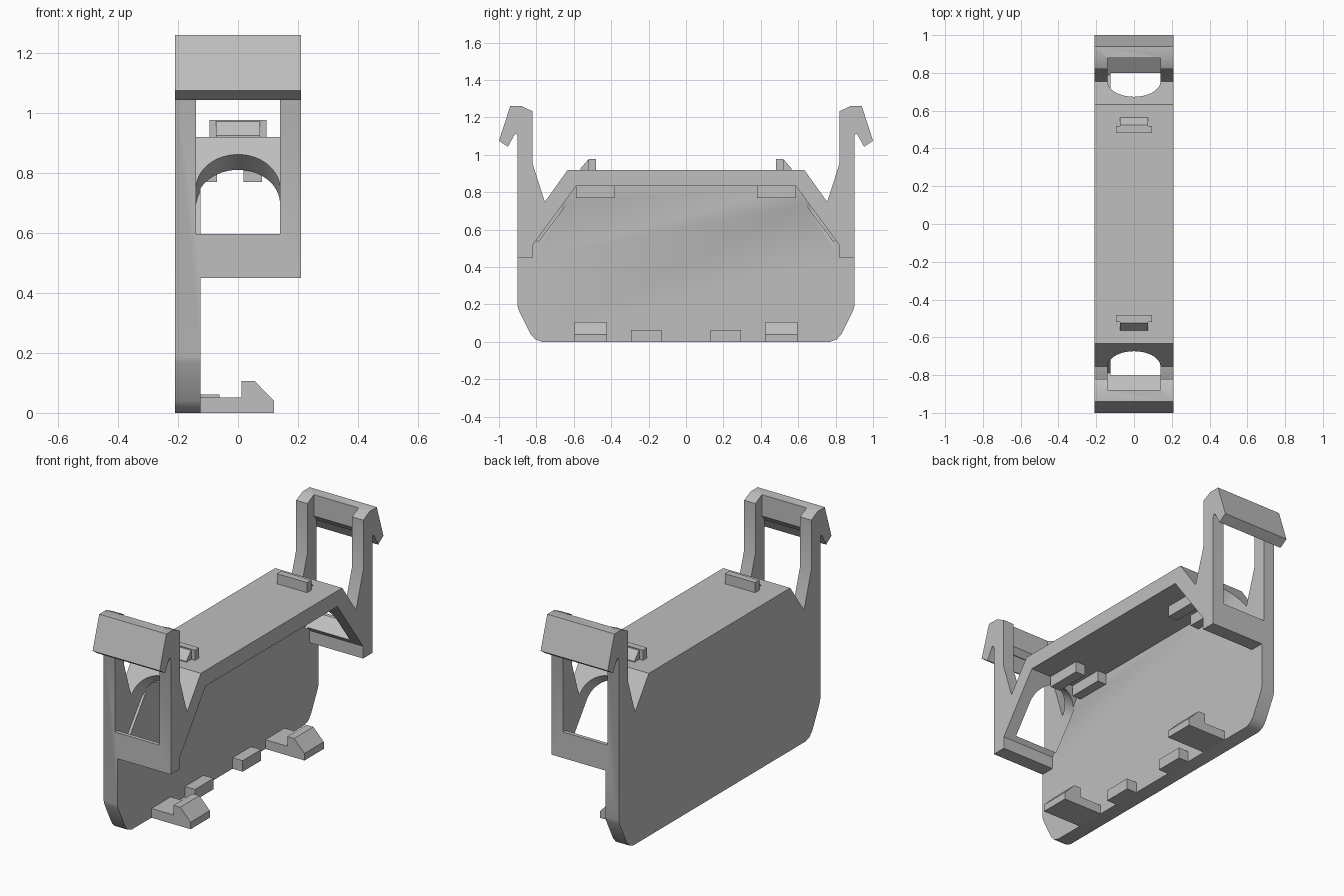
import bpy, bmesh
from math import radians
from mathutils import Vector, Matrix

old = bpy.data.objects.get("Cube")
if old:
    bpy.data.objects.remove(old, do_unlink=True)

grey = bpy.data.materials.new("plain_grey")
grey.use_nodes = True
COLOUR = (0.52, 0.52, 0.52, 1)
grey.diffuse_color = COLOUR
grey.node_tree.nodes["Principled BSDF"].inputs["Base Color"].default_value = COLOUR


def finish(name, bm):
    bmesh.ops.recalc_face_normals(bm, faces=bm.faces)
    mesh = bpy.data.meshes.new(name)
    bm.to_mesh(mesh)
    bm.free()
    mesh.materials.append(grey)
    ob = bpy.data.objects.new(name, mesh)
    bpy.context.collection.objects.link(ob)
    return ob


def extrude(name, points, place, direction):
    """Fill a 2D outline and extrude it along a direction."""
    bm = bmesh.new()
    face = bm.faces.new([bm.verts.new(place(a, b)) for a, b in points])
    new = bmesh.ops.extrude_face_region(bm, geom=[face])["geom"]
    verts = [v for v in new if isinstance(v, bmesh.types.BMVert)]
    bmesh.ops.translate(bm, verts=verts, vec=direction)
    return finish(name, bm)


def side_prism(name, points, x0, x1):
    return extrude(name, points, lambda y, z: (x0, y, z), (x1 - x0, 0, 0))


def front_prism(name, points, y0, y1):
    return extrude(name, points, lambda x, z: (x, y0, z), (0, y1 - y0, 0))


def box(name, x0, x1, y0, y1, z0, z1):
    return side_prism(name, [(y0, z0), (y1, z0), (y1, z1), (y0, z1)], x0, x1)


def mirrored(half):
    return half + [(-y, z) for y, z in reversed(half)]


def cut(target, cutter):
    cutter.hide_render = True
    mod = target.modifiers.new("cut", "BOOLEAN")
    mod.operation = "DIFFERENCE"
    mod.solver = "EXACT"
    mod.object = cutter
    bpy.context.view_layer.update()
    graph = bpy.context.evaluated_depsgraph_get()
    mesh = bpy.data.meshes.new_from_object(target.evaluated_get(graph))
    target.modifiers.clear()
    target.data = mesh
    bpy.data.objects.remove(cutter, do_unlink=True)


# Full outline with rounded lower corners, clip arms and sloped shoulders
outline = [(0.77, 0), (0.805, 0.012), (0.83, 0.04), (0.893, 0.165), (0.9, 0.19),
           (0.9, 1.096), (0.906, 1.112), (0.914, 1.112), (0.952, 1.043), (1.0, 1.075),
           (0.94, 1.26), (0.877, 1.26), (0.82, 1.232), (0.82, 0.952),
           (0.755, 0.748), (0.632, 0.92)]
body = side_prism("body", mirrored(outline), -0.21, 0.21)

# Hollow beneath the roof, leaving the side plate
hollow = [(1.1, -0.2), (1.1, 0.45), (0.818, 0.45), (0.818, 0.519), (0.588, 0.832)]
cut(body, side_prism("hollow_cutter", mirrored(hollow), -0.125, 0.4))

# Arm windows, with an arch cut square to each shoulder
valley = Vector((0, 0.755, 0.748))
for s in (-1, 1):
    window = [(0.755, 0.748), (0.6745, 0.689), (0.7895, 0.535), (0.878, 0.597),
              (0.905, 0.597), (0.905, 1.105), (0.878, 1.14), (0.878, 1.4), (0.755, 1.4)]
    cut(body, side_prism("window_cutter", [(s * y, z) for y, z in window], -0.14, 0.14))
    normal = Vector((0, s * 0.805, 0.593))
    bm = bmesh.new()
    bmesh.ops.create_cone(bm, cap_ends=True, segments=64, radius1=0.14, radius2=0.14, depth=0.2)
    turn = normal.to_track_quat("Z", "Y").to_matrix().to_4x4()
    centre = Vector((0, s * valley.y, valley.z))
    bmesh.ops.transform(bm, matrix=Matrix.Translation(centre) @ turn, verts=bm.verts)
    cut(body, finish("arch_cutter", bm))

# Repeated lugs, ribs, feet and clips at each end
foot = [(-0.13, 0), (0.12, 0), (0.12, 0.04), (0.055, 0.107),
        (0.012, 0.107), (0.012, 0.052), (-0.13, 0.052)]
wedge = [(0.515, 0.915), (0.565, 0.915), (0.565, 0.925), (0.525, 0.972), (0.515, 0.972)]
for s, end in ((-1, "front"), (1, "back")):
    box(end + "_roof_lug", -0.095, 0.095, s * 0.482, s * 0.52, 0.915, 0.977)
    side_prism(end + "_roof_wedge", [(s * y, z) for y, z in wedge], -0.073, 0.073)
    box(end + "_inner_rib", -0.13, -0.07, s * 0.38, s * 0.588, 0.77, 0.836)
    box(end + "_outer_rib", 0.018, 0.08, s * 0.38, s * 0.588, 0.77, 0.836)
    front_prism(end + "_foot_clip", foot, s * 0.423, s * 0.595)
    box(end + "_foot_tab", -0.13, -0.062, s * 0.13, s * 0.295, 0, 0.062)

# Smooth only the rounded surfaces
bpy.ops.object.select_all(action="DESELECT")
body.select_set(True)
bpy.context.view_layer.objects.active = body
bpy.ops.object.shade_smooth_by_angle(angle=radians(30))
